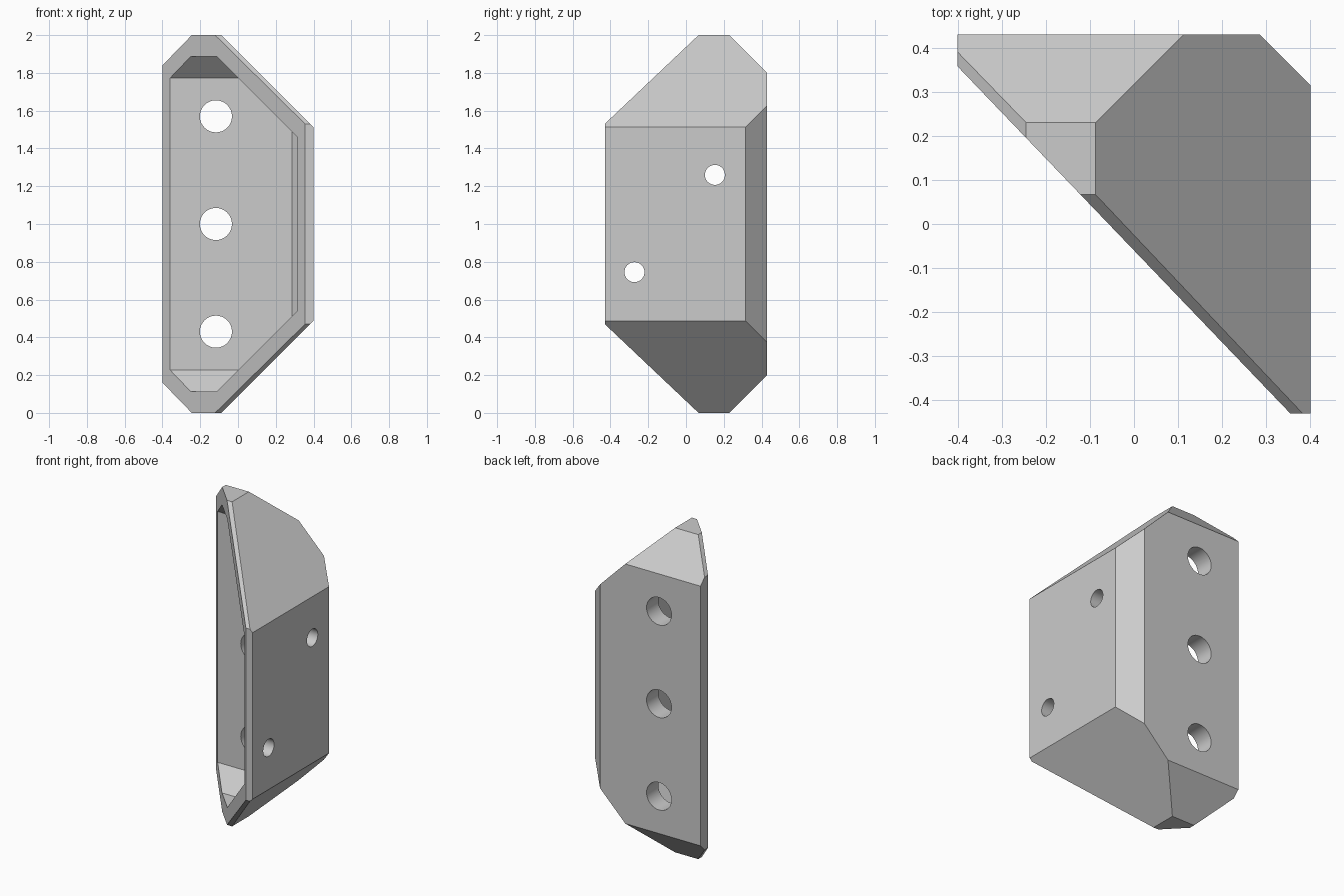
import bpy
import bmesh
from mathutils import Matrix, Vector

cube = bpy.data.objects.get("Cube")
if cube:
    bpy.data.objects.remove(cube, do_unlink=True)

MID = 1.0  # height of the mirror plane

grey = bpy.data.materials.new("plain grey")
grey.use_nodes = True
colour = (0.6, 0.6, 0.6, 1)
grey.diffuse_color = colour
grey.node_tree.nodes["Principled BSDF"].inputs["Base Color"].default_value = colour


def to_object(name, bm):
    bmesh.ops.recalc_face_normals(bm, faces=bm.faces)
    mesh = bpy.data.meshes.new(name)
    bm.to_mesh(mesh)
    bm.free()
    mesh.materials.append(grey)
    obj = bpy.data.objects.new(name, mesh)
    bpy.context.collection.objects.link(obj)
    return obj


def faceted_solid(name, sides, caps):
    """Block trimmed by planes (normal, distance); caps repeat above and below."""
    planes = sides + caps + [((x, y, -z), d) for (x, y, z), d in caps]
    bm = bmesh.new()
    bmesh.ops.create_cube(bm, size=4)
    for normal, dist in planes:
        n = Vector(normal)
        cut = bmesh.ops.bisect_plane(
            bm, geom=bm.verts[:] + bm.edges[:] + bm.faces[:], dist=1e-5,
            plane_co=n * dist / n.length_squared, plane_no=n, clear_outer=True)
        rim = [e for e in cut["geom_cut"] if isinstance(e, bmesh.types.BMEdge)]
        bmesh.ops.edgeloop_fill(bm, edges=rim)
    bmesh.ops.translate(bm, verts=bm.verts, vec=(0, 0, MID))
    return to_object(name, bm)


def drill(name, centre, radius, axis):
    bm = bmesh.new()
    turn = Matrix.Rotation(1.570796, 4, axis)
    bmesh.ops.create_cone(bm, cap_ends=True, segments=32, radius1=radius,
                          radius2=radius, depth=0.24,
                          matrix=Matrix.Translation(centre) @ turn)
    return to_object(name, bm)


# Outer shell: upright walls, chamfered corner, slanted open side
bracket = faceted_solid("corner_bracket", [
    ((1, 0, 0), 0.4), ((-1, 0, 0), 0.4),
    ((0, 1, 0), 0.43), ((0, -1, 0), 0.43),
    ((1, 1, 0), 0.715), ((-1.043, -1, 0), 0.06),
], [
    ((0, 0, 1), 1.0), ((0, 1, 1), 1.23), ((1, 0, 1), 0.913),
    ((-1.03, 0, 1), 1.252), ((0, -0.946, 1), 0.937),
])

# Hollow interior
cutters = [faceted_solid("cavity_cutter", [
    ((1, 0, 0), 0.315), ((0, 1, 0), 0.315), ((1, 1, 0), 0.6),
], [
    ((0, 0, 1), 0.888), ((0, 1, 1), 1.088), ((1, 0, 1), 0.773),
])]

# Three large holes in the back wall, two small ones in the side wall
for z in (0.43, 1.0, 1.57):
    cutters.append(drill("back_hole_cutter", (-0.117, 0.38, z), 0.085, "X"))
for y, z in ((0.153, 1.26), (-0.273, 0.745)):
    cutters.append(drill("side_hole_cutter", (0.36, y, z), 0.053, "Y"))

bpy.ops.object.select_all(action="DESELECT")
bracket.select_set(True)
bpy.context.view_layer.objects.active = bracket
for cutter in cutters:
    cutter.hide_render = True
    mod = bracket.modifiers.new("cut", "BOOLEAN")
    mod.operation = "DIFFERENCE"
    mod.solver = "EXACT"
    mod.object = cutter
    bpy.ops.object.modifier_apply(modifier=mod.name)
    bpy.data.objects.remove(cutter, do_unlink=True)

bpy.ops.object.shade_smooth_by_angle(angle=0.4)
